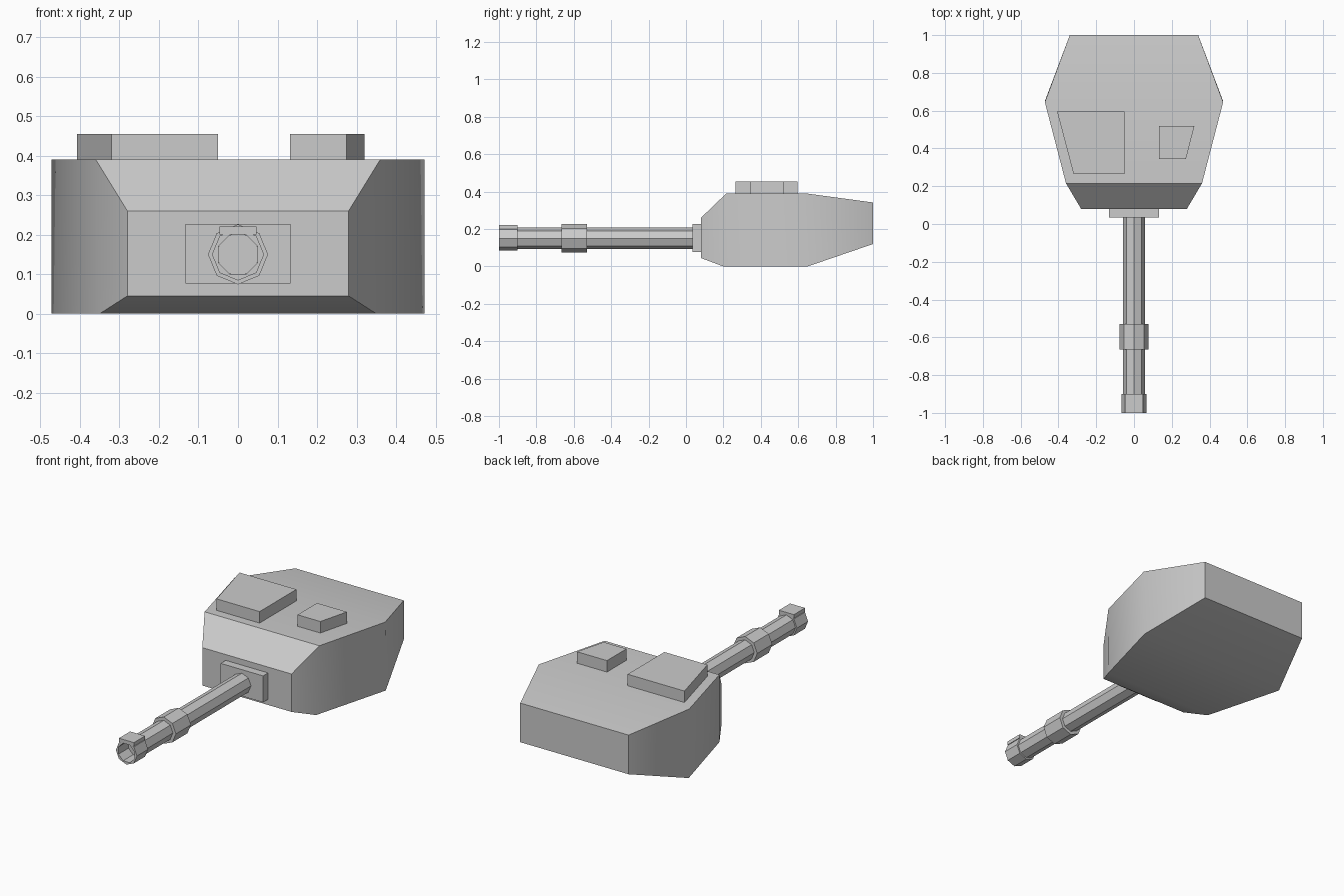
import bpy, bmesh, math

if "Cube" in bpy.data.objects:
    bpy.data.objects.remove(bpy.data.objects["Cube"])


def make_object(name, bm):
    bmesh.ops.recalc_face_normals(bm, faces=bm.faces[:])
    mesh = bpy.data.meshes.new(name)
    bm.to_mesh(mesh)
    bm.free()
    obj = bpy.data.objects.new(name, mesh)
    bpy.context.collection.objects.link(obj)
    return obj


def loft(name, rings, cap=True):
    """Skin a list of equal-length point rings; cap the ends or close the loop."""
    bm = bmesh.new()
    loops = [[bm.verts.new(p) for p in ring] for ring in rings]
    pairs = list(zip(loops, loops[1:]))
    if not cap:
        pairs.append((loops[-1], loops[0]))
    for a, b in pairs:
        n = len(a)
        for i in range(n):
            j = (i + 1) % n
            bm.faces.new((a[i], a[j], b[j], b[i]))
    if cap:
        bm.faces.new(loops[0])
        bm.faces.new(loops[-1])
    return make_object(name, bm)


def prism(name, outline, z0, z1):
    return loft(name, [[(x, y, z) for x, y in outline] for z in (z0, z1)])


def box(name, x, y0, y1, z0, z1):
    return prism(name, [(-x, y0), (x, y0), (x, y1), (-x, y1)], z0, z1)


AXIS_Z = 0.15


def octagon(r, y, turn=0.0):
    angles = [turn + i * math.pi / 4 for i in range(8)]
    return [(r * math.cos(a), y, AXIS_Z + r * math.sin(a)) for a in angles]


# Turret body: sections from front to back (y, z, half width at top / bottom)
sections = [((0.08, 0.26, 0.28), (0.08, 0.045, 0.28)),
            ((0.215, 0.39, 0.36), (0.20, 0.0, 0.35)),
            ((0.645, 0.39, 0.472), (0.65, 0.0, 0.472)),
            ((1.0, 0.342, 0.34), (1.0, 0.12, 0.34))]
rings = []
for (yt, zt, xt), (yb, zb, xb) in sections:
    rings.append([(-xt, yt, zt), (xt, yt, zt), (xb, yb, zb), (-xb, yb, zb)])
body = loft("turret_body", rings)

# Soft shading across the shallow creases of the body only
bpy.context.view_layer.objects.active = body
body.select_set(True)
bpy.ops.object.shade_smooth_by_angle(angle=math.radians(36))
body.select_set(False)

# Gun mount plate
box("gun_mount", 0.133, 0.035, 0.09, 0.077, 0.227)

# Gun barrel with collar
loft("barrel", [octagon(0.057, -0.91), octagon(0.057, 0.06)])
loft("barrel_collar", [octagon(0.076, -0.665), octagon(0.076, -0.53)])

# Hollow muzzle with a block on top
turn = math.pi / 8
loft("muzzle", [octagon(0.066, -1.0), octagon(0.066, -0.9),
                octagon(0.054, -0.9, turn), octagon(0.054, -1.0, turn)], cap=False)
box("muzzle_block", 0.047, -1.0, -0.9, 0.2, 0.221)

# Roof hatches
prism("large_hatch", [(-0.407, 0.595), (-0.32, 0.265), (-0.05, 0.265), (-0.05, 0.595)], 0.38, 0.455)
prism("small_hatch", [(0.132, 0.52), (0.132, 0.345), (0.275, 0.345), (0.32, 0.52)], 0.38, 0.455)
